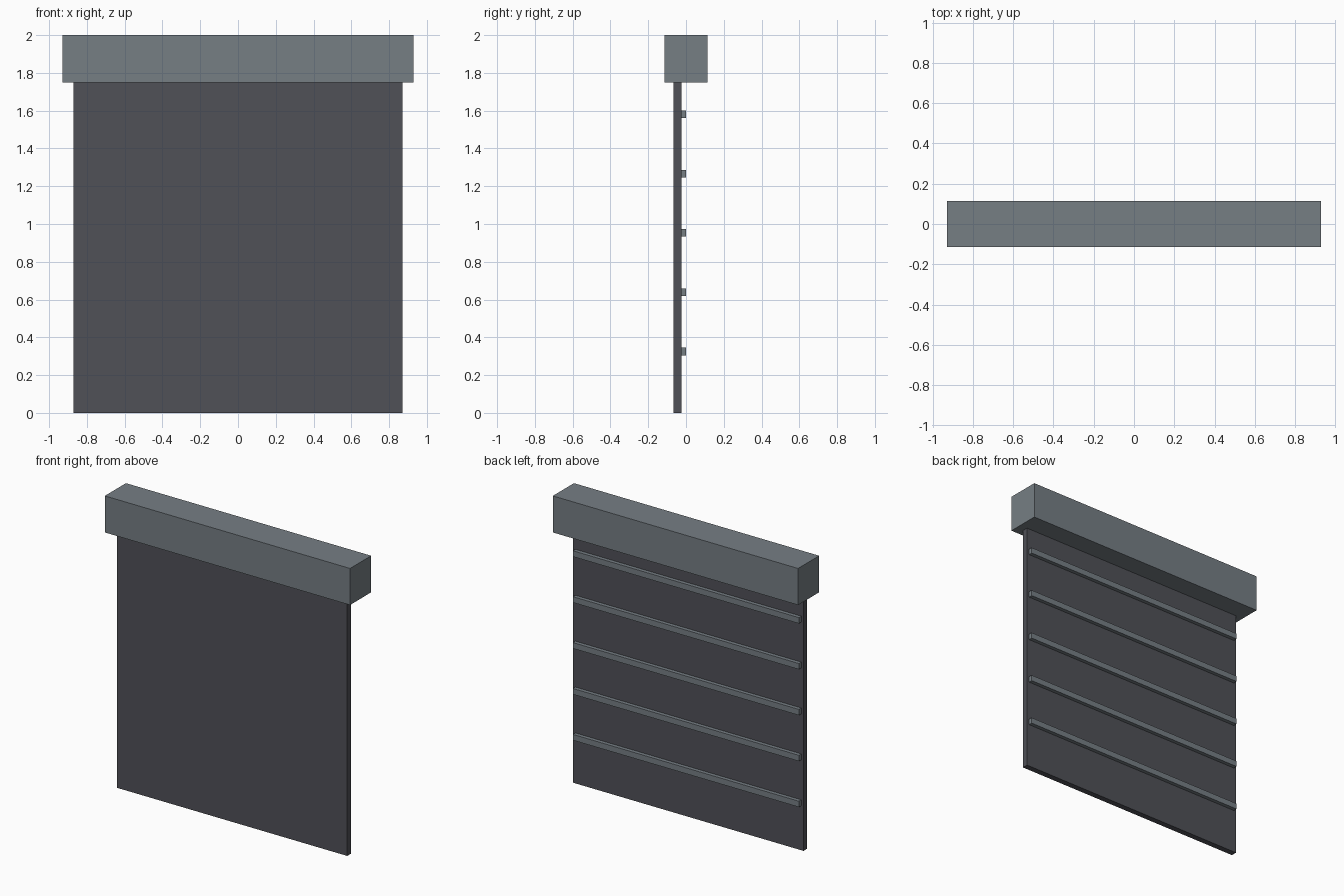
import bpy

if "Cube" in bpy.data.objects:
    bpy.data.objects.remove(bpy.data.objects["Cube"])


def material(name, rgb):
    m = bpy.data.materials.new(name)
    m.diffuse_color = (*rgb, 1.0)
    m.use_nodes = True
    m.node_tree.nodes["Principled BSDF"].inputs["Base Color"].default_value = m.diffuse_color
    return m


housing_grey = material("housing grey", (0.181, 0.209, 0.231))
curtain_grey = material("dark curtain grey", (0.080, 0.082, 0.096))


def box(name, x, y, z, mat):
    """Box from (min, max) ranges on each axis."""
    bpy.ops.mesh.primitive_cube_add(size=1)
    ob = bpy.context.object
    ob.name = name
    ranges = (x, y, z)
    for v in ob.data.vertices:
        for i, (lo, hi) in enumerate(ranges):
            v.co[i] = hi if v.co[i] > 0 else lo
    ob.data.materials.append(mat)
    return ob


# Roller housing at the top
box("roller_housing", (-0.928, 0.928), (-0.114, 0.114), (1.75, 2.0), housing_grey)

# Hanging curtain panel
box("curtain", (-0.872, 0.872), (-0.065, -0.025), (0.0, 1.75), curtain_grey)

# Horizontal stiffening slats on the back
for i in range(5):
    zc = 0.325 + i * 0.314
    box(f"slat_{i + 1}", (-0.855, 0.855), (-0.025, 0.001),
        (zc - 0.02, zc + 0.02), housing_grey)
